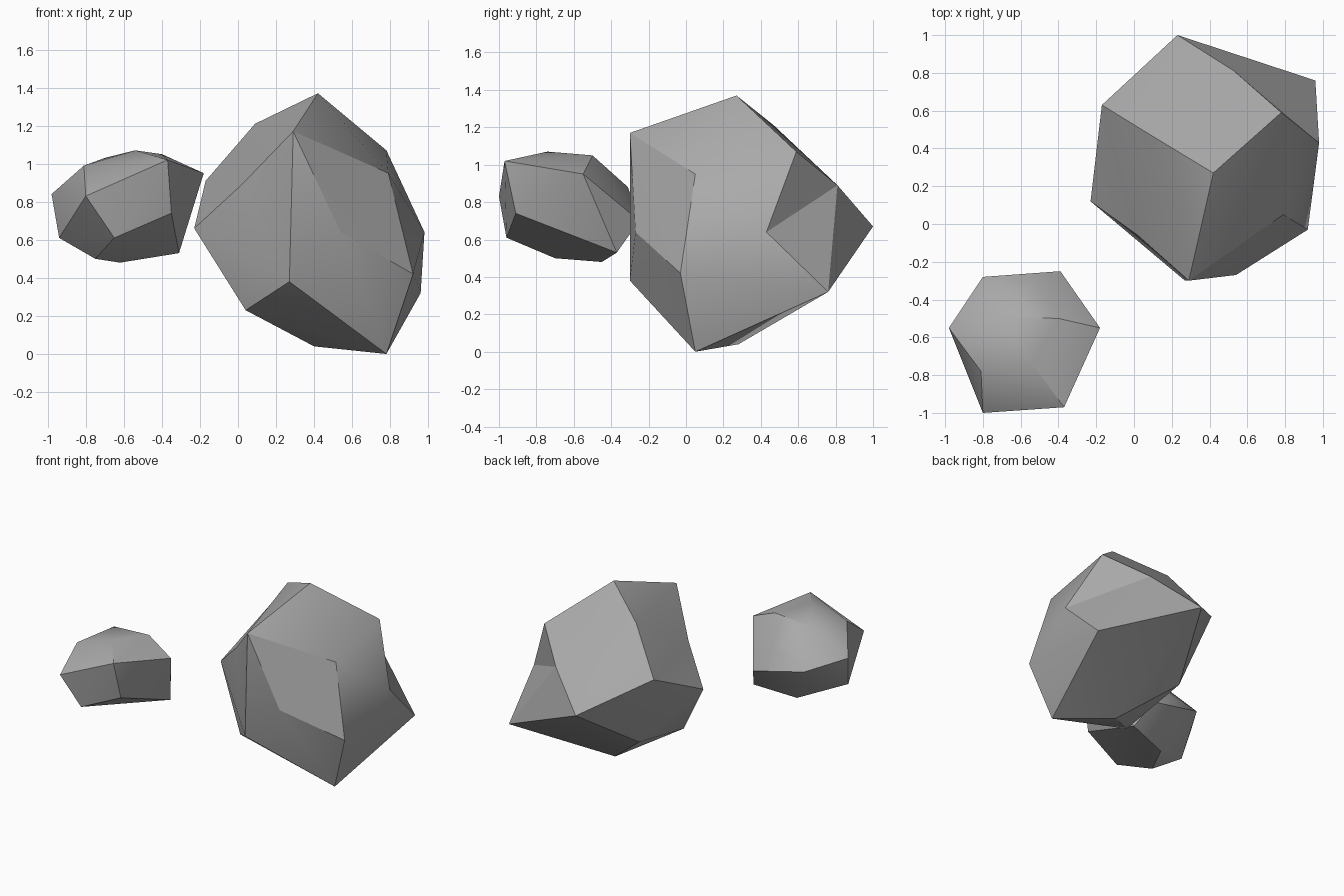
import bpy
import bmesh
from math import radians
from mathutils import Vector

default_cube = bpy.data.objects.get("Cube")
if default_cube:
    bpy.data.objects.remove(default_cube, do_unlink=True)

# One plain grey stone material
stone = bpy.data.materials.new("grey_stone")
stone.use_nodes = True
grey = (0.4, 0.4, 0.4, 1)
stone.diffuse_color = grey
shader = next(n for n in stone.node_tree.nodes if n.type == "BSDF_PRINCIPLED")
shader.inputs["Base Color"].default_value = grey
shader.inputs["Roughness"].default_value = 0.9


def build_rock(name, corners, notches=(), dents=None):
    """Wrap a hull around named corners, then turn edges into notches and sink dents."""
    bm = bmesh.new()
    verts = {key: bm.verts.new(co) for key, co in corners.items()}
    hull = bmesh.ops.convex_hull(bm, input=list(bm.verts))
    for start, end in notches:
        edge = bm.edges.get((verts[start], verts[end]))
        if edge:
            bmesh.ops.rotate_edges(bm, edges=[edge], use_ccw=False)
    for key, offset in (dents or {}).items():
        if verts[key].is_valid:
            verts[key].co += Vector(offset)
    loose = [v for v in bm.verts if not v.link_faces]
    bmesh.ops.delete(bm, geom=loose, context="VERTS")
    bmesh.ops.recalc_face_normals(bm, faces=list(bm.faces))
    mesh = bpy.data.meshes.new(name)
    bm.to_mesh(mesh)
    bm.free()
    mesh.materials.append(stone)
    rock = bpy.data.objects.new(name, mesh)
    bpy.context.collection.objects.link(rock)
    # Soft shading inside each broad facet, sharp between facets
    bpy.ops.object.select_all(action="DESELECT")
    rock.select_set(True)
    bpy.context.view_layer.objects.active = rock
    bpy.ops.object.shade_smooth_by_angle(angle=radians(30))
    return rock


# Large rock, with a notch on its back side
build_rock(
    "large_rock",
    {
        "peak": (0.42, 0.27, 1.37),
        "front_top": (0.29, -0.30, 1.17),
        "back_top": (0.78, 0.59, 1.07),
        "side_top": (-0.17, 0.63, 0.91),
        "ridge_top": (0.09, 0.47, 1.21),
        "side_tip": (-0.23, 0.12, 0.66),
        "side_ridge": (0.0, -0.09, 0.92),
        "back_tip": (0.23, 1.0, 0.67),
        "back_ridge": (0.53, 0.81, 0.89),
        "notch": (0.98, 0.43, 0.64),
        "shoulder": (0.79, 0.05, 0.95),
        "front_corner": (0.92, -0.03, 0.42),
        "front_bulge": (0.54, -0.27, 0.64),
        "front_low": (0.27, -0.30, 0.38),
        "foot": (0.78, 0.05, 0.0),
        "base": (0.40, 0.28, 0.04),
        "back_low": (0.96, 0.76, 0.32),
        "side_low": (0.04, -0.03, 0.23),
        "under_side": (0.03, 0.52, 0.34),
    },
    notches=[("back_top", "back_low")],
    dents={"side_ridge": (0.02, 0.03, -0.03)},
)

# Small rock
build_rock(
    "small_rock",
    {
        "front_top": (-0.37, -0.97, 1.02),
        "peak": (-0.54, -0.74, 1.07),
        "inner_top": (-0.40, -0.50, 1.05),
        "inner_tip": (-0.18, -0.55, 0.95),
        "front_corner": (-0.80, -1.0, 0.83),
        "front_low": (-0.65, -0.96, 0.61),
        "front_bulge": (-0.35, -0.91, 0.74),
        "inner_low": (-0.31, -0.37, 0.53),
        "base_front": (-0.75, -0.70, 0.50),
        "base_back": (-0.62, -0.45, 0.48),
        "outer_tip": (-0.98, -0.55, 0.84),
        "outer_low": (-0.94, -0.61, 0.61),
        "outer_top": (-0.81, -0.78, 0.99),
        "crown": (-0.70, -0.49, 1.03),
        "back_corner": (-0.80, -0.28, 0.79),
        "back_top": (-0.52, -0.31, 0.88),
        "back_low": (-0.39, -0.25, 0.70),
    },
)
